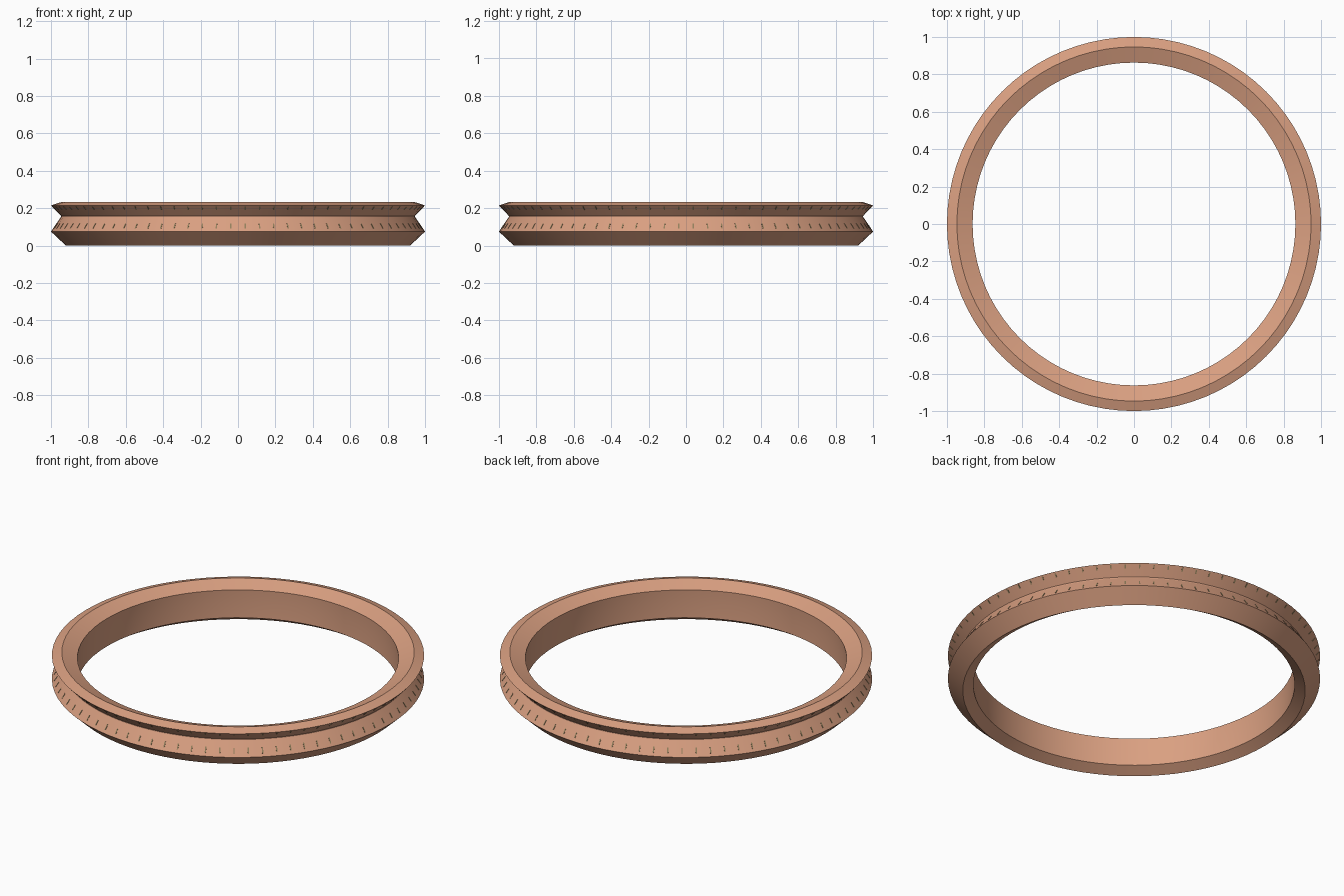
import bpy, bmesh, math
from mathutils import Vector

if "Cube" in bpy.data.objects:
    bpy.data.objects.remove(bpy.data.objects["Cube"])

SEG = 80      # sides of the ring
TICKS = 80    # small marks around each groove wall


def material(name, colour):
    m = bpy.data.materials.new(name)
    m.diffuse_color = (*colour, 1)
    m.use_nodes = True
    m.node_tree.nodes["Principled BSDF"].inputs["Base Color"].default_value = m.diffuse_color
    return m


copper = material("copper", (0.70, 0.35, 0.22))
olive = material("olive mark", (0.30, 0.22, 0.11))


def finish(name, bm, mat):
    bmesh.ops.recalc_face_normals(bm, faces=bm.faces[:])
    me = bpy.data.meshes.new(name)
    bm.to_mesh(me)
    bm.free()
    me.materials.append(mat)
    ob = bpy.data.objects.new(name, me)
    bpy.context.collection.objects.link(ob)
    return ob


# Ring body: closed (radius, height) profile turned around z
profile = [(0.92, 0.0), (1.0, 0.075), (0.947, 0.153), (0.947, 0.159),
           (1.0, 0.215), (0.947, 0.232), (0.863, 0.20), (0.866, 0.124),
           (0.863, 0.035)]
bm = bmesh.new()
rings = []
for i in range(SEG):
    a = 2 * math.pi * i / SEG
    rings.append([bm.verts.new((r * math.cos(a), r * math.sin(a), z)) for r, z in profile])
n = len(profile)
for i in range(SEG):
    p, q = rings[i], rings[(i + 1) % SEG]
    for j in range(n):
        k = (j + 1) % n
        bm.faces.new((p[j], q[j], q[k], p[k]))
ring = finish("grooved_ring", bm, copper)
bpy.context.view_layer.objects.active = ring
ring.select_set(True)
bpy.ops.object.shade_smooth_by_angle(angle=math.radians(15))


# Marks: thin plates lying on a groove wall between two profile points
def marks(name, low, high, start, end):
    bm = bmesh.new()
    slope = Vector((high[0] - low[0], high[1] - low[1]))
    out = Vector((slope.y, -slope.x)).normalized() * 0.0015
    ends = [Vector(low) + slope * t for t in (start, end)]
    for i in range(TICKS):
        a = 2 * math.pi * (i + 0.5) / TICKS
        c, s = math.cos(a), math.sin(a)
        # The ring's flat sides sit slightly inside its true radius
        v = [[bm.verts.new(((p.x * 0.9993 + d.x) * c - w * s,
                            (p.x * 0.9993 + d.x) * s + w * c, p.y + d.y))
              for p, w in ((ends[0], -0.0035), (ends[0], 0.0035),
                           (ends[1], 0.0035), (ends[1], -0.0035))]
             for d in (-out, out)]
        bm.faces.new(v[0])
        bm.faces.new(v[1])
        for j in range(4):
            k = (j + 1) % 4
            bm.faces.new((v[0][j], v[0][k], v[1][k], v[1][j]))
    finish(name, bm, olive)


marks("lower_groove_marks", profile[1], profile[2], 0.2, 0.55)
marks("upper_groove_marks", profile[3], profile[4], 0.6, 0.9)
